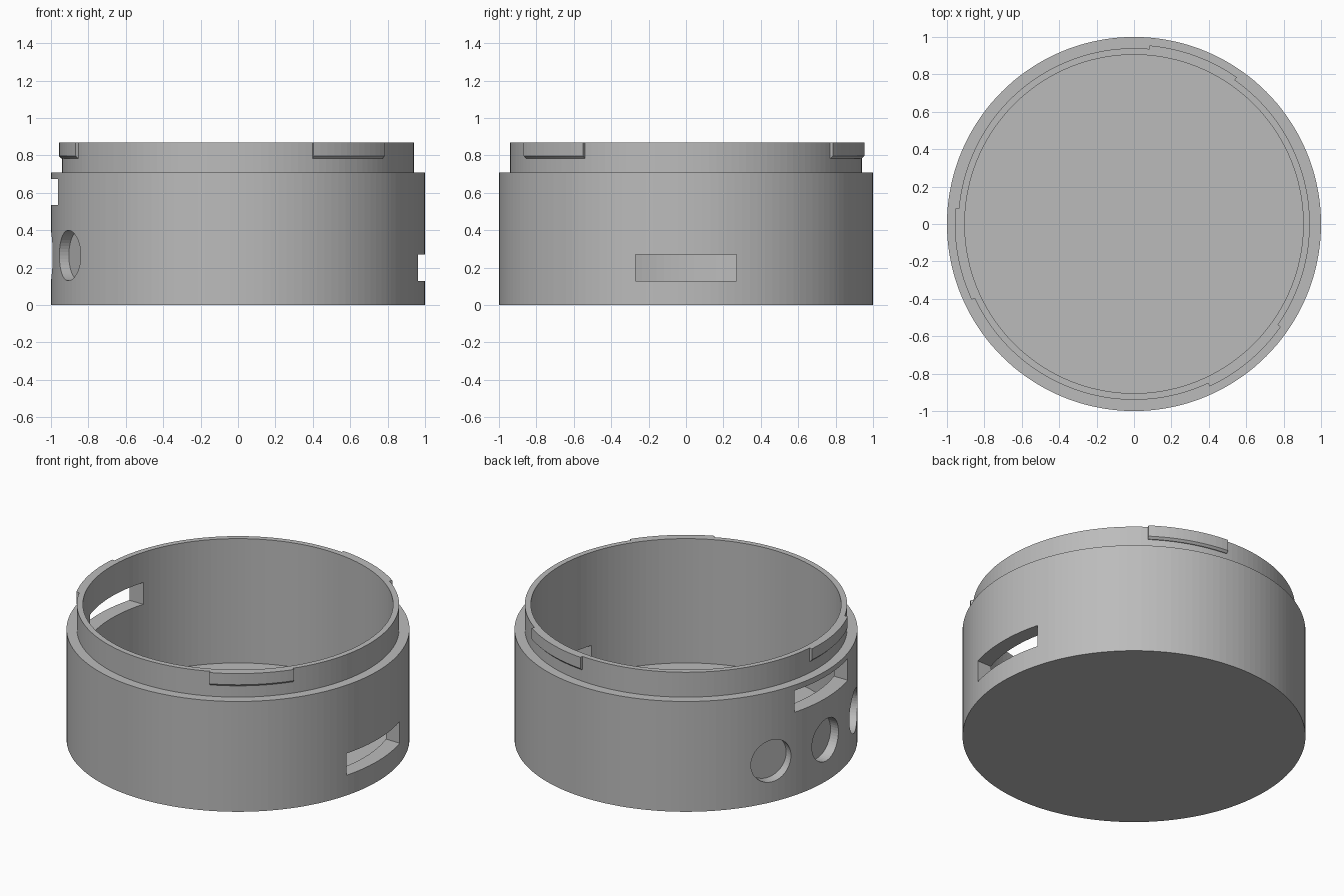
import bpy, bmesh, math
from mathutils import Matrix

if "Cube" in bpy.data.objects:
    bpy.data.objects.remove(bpy.data.objects["Cube"])

SEGS = 144          # 2.5 degrees per facet
grey = bpy.data.materials.new("grey_plastic")
grey.diffuse_color = (0.5, 0.5, 0.5, 1)
grey.use_nodes = True
grey.node_tree.nodes["Principled BSDF"].inputs["Base Color"].default_value = grey.diffuse_color


def finish(bm, name):
    bmesh.ops.recalc_face_normals(bm, faces=bm.faces[:])
    mesh = bpy.data.meshes.new(name)
    bm.to_mesh(mesh)
    bm.free()
    mesh.materials.append(grey)
    obj = bpy.data.objects.new(name, mesh)
    bpy.context.collection.objects.link(obj)
    return obj


def ring_point(bm, r, z, deg):
    a = math.radians(deg)
    return bm.verts.new((r * math.cos(a), r * math.sin(a), z))


def lathe(name, profile):
    """Full turn of an open profile, with flat discs closing both ends."""
    bm = bmesh.new()
    rings = [[ring_point(bm, r, z, 360 * i / SEGS) for i in range(SEGS)]
             for r, z in profile]
    for a, b in zip(rings, rings[1:]):
        for i in range(SEGS):
            j = (i + 1) % SEGS
            bm.faces.new((a[i], a[j], b[j], b[i]))
    bm.faces.new(rings[0])
    bm.faces.new(rings[-1])
    return finish(bm, name)


def sector(name, profile, start, end):
    """Part turn of a closed profile, with capped ends."""
    bm = bmesh.new()
    steps = round((end - start) * SEGS / 360)
    cols = [[ring_point(bm, r, z, start + (end - start) * i / steps)
             for r, z in profile] for i in range(steps + 1)]
    n = len(profile)
    for a, b in zip(cols, cols[1:]):
        for k in range(n):
            m = (k + 1) % n
            bm.faces.new((a[k], a[m], b[m], b[k]))
    bm.faces.new(cols[0])
    bm.faces.new(cols[-1])
    return finish(bm, name)


# Cup: outer wall, shoulder, thin neck, hollow inside and floor
body = lathe("cup_body", [(1.0, 0), (1.0, 0.71), (0.94, 0.71), (0.94, 0.87),
                          (0.905, 0.87), (0.905, 0.07)])

cutters = []

# Rectangular slots through the right (low) and left (high) walls
for name, x, z in (("right_slot_cutter", 1, 0.2), ("left_slot_cutter", -1, 0.605)):
    bm = bmesh.new()
    bmesh.ops.create_cube(bm, size=1, matrix=Matrix.Translation((x, 0, z))
                          @ Matrix.Diagonal((0.5, 0.54, 0.14, 1)))
    cutters.append(finish(bm, name))

# Three round blind pockets on the left wall
for deg in (155, 180, 205):
    bm = bmesh.new()
    depth = 0.2
    bmesh.ops.create_cone(
        bm, cap_ends=True, segments=48, radius1=0.135, radius2=0.135, depth=depth,
        matrix=Matrix.Rotation(math.radians(deg), 4, 'Z')
        @ Matrix.Translation((0.935 + depth / 2, 0, 0.265))
        @ Matrix.Rotation(math.pi / 2, 4, 'Y'))
    cutters.append(finish(bm, "pocket_cutter"))

for c in cutters:
    c.hide_render = True
    c.hide_viewport = True
    mod = body.modifiers.new(c.name, 'BOOLEAN')
    mod.operation = 'DIFFERENCE'
    mod.solver = 'EXACT'
    mod.object = c

# Three locking tabs on the neck, chamfered underneath
for start in (55, 175, 295):
    sector("locking_tab", [(0.939, 0.785), (0.945, 0.785), (0.958, 0.798),
                           (0.958, 0.87), (0.939, 0.87)], start, start + 30)
